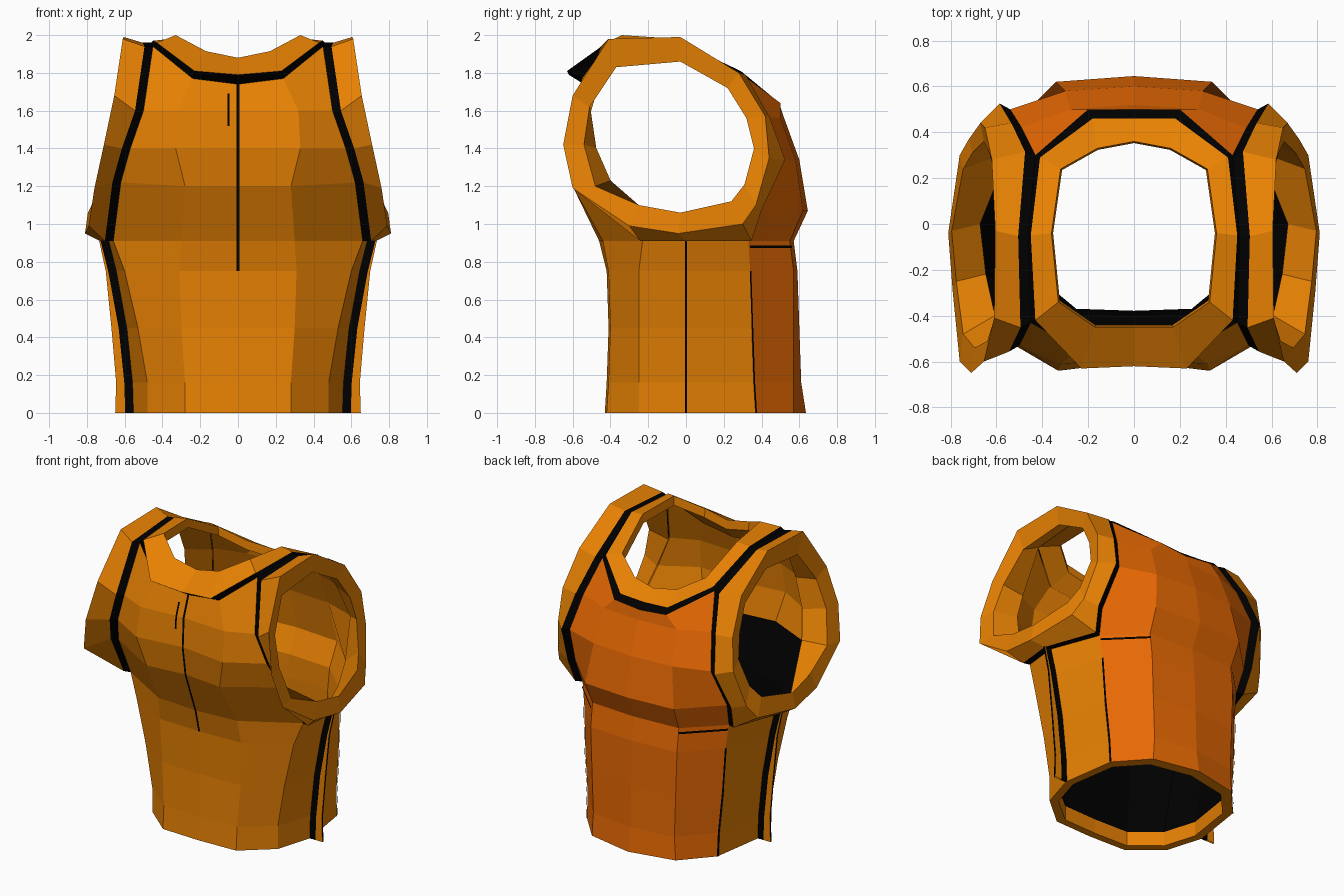
import bpy, bmesh
from mathutils import Vector

if "Cube" in bpy.data.objects:
    bpy.data.objects.remove(bpy.data.objects["Cube"])


def material(name, rgb):
    m = bpy.data.materials.new(name)
    m.diffuse_color = (*rgb, 1)
    m.use_nodes = True
    m.node_tree.nodes["Principled BSDF"].inputs["Base Color"].default_value = m.diffuse_color
    return m


MATS = [material("orange", (0.80, 0.22, 0.001)),
        material("deep_orange", (0.80, 0.14, 0.001)),
        material("black", (0.0, 0.0, 0.0))]
ORANGE, DEEP, BLACK = 0, 1, 2


def loft(name, patches, mirror=True):
    """Each patch: (rows of points, colour or colour rule, closed)."""
    bm = bmesh.new()
    for rows, colour, closed in patches:
        grid = [[bm.verts.new(p) for p in row] for row in rows]
        n = len(grid[0])
        for r in range(len(grid) - 1):
            for c in range(n if closed else n - 1):
                d = (c + 1) % n
                f = bm.faces.new((grid[r][c], grid[r][d], grid[r + 1][d], grid[r + 1][c]))
                f.material_index = colour(r, c) if callable(colour) else colour
    bmesh.ops.remove_doubles(bm, verts=bm.verts, dist=0.0005)
    bmesh.ops.recalc_face_normals(bm, faces=bm.faces)
    me = bpy.data.meshes.new(name)
    bm.to_mesh(me)
    bm.free()
    for m in MATS:
        me.materials.append(m)
    ob = bpy.data.objects.new(name, me)
    bpy.context.collection.objects.link(ob)
    if mirror:
        ob.modifiers.new("mirror", "MIRROR").merge_threshold = 0.001
    return ob


def shifted(points, offset):
    return [tuple(Vector(p) + Vector(offset)) for p in points]


def scaled(rows, s):
    return [[(x * s, y * s, z) for x, y, z in row] for row in rows]


def strip(points, width):
    half = Vector(width) / 2
    return [shifted(points, -half), shifted(points, half)]


# Waist: half outlines from front centre round to back centre
waist_levels = {
    0.00: [(0, -.43), (.28, -.42), (.48, -.25), (.555, 0), (.50, .37), (.32, .57), (0, .635)],
    0.16: [(0, -.42), (.28, -.41), (.48, -.25), (.56, 0), (.50, .36), (.31, .57), (0, .61)],
    0.45: [(0, -.41), (.30, -.40), (.53, -.25), (.59, 0), (.525, .35), (.32, .57), (0, .60)],
    0.75: [(0, -.42), (.31, -.41), (.60, -.25), (.645, 0), (.54, .34), (.33, .57), (0, .59)],
    0.91: [(0, -.46), (.30, -.44), (.66, -.23), (.685, 0), (.56, .33), (.33, .55), (0, .57)],
}
waist = [[(x, y, z) for x, y in pts] for z, pts in waist_levels.items()]
top = waist[-1]

# Chest and back panels above the waist
chest = [top[:3],
         [(0, -.57, 1.20), (.28, -.60, 1.20), (.62, -.42, 1.22)],
         [(0, -.60, 1.40), (.33, -.64, 1.40), (.57, -.50, 1.40)],
         [(0, -.59, 1.60), (.32, -.61, 1.60), (.50, -.53, 1.60)],
         [(0, -.54, 1.74), (.24, -.55, 1.77), (.45, -.43, 1.94)]]
back = [top[4:],
        [(.58, .38, 1.07), (.34, .62, 1.07), (0, .645, 1.07)],
        [(.54, .50, 1.34), (.30, .58, 1.34), (0, .60, 1.34)],
        [(.49, .42, 1.57), (.28, .50, 1.56), (0, .52, 1.56)],
        [(.43, .30, 1.79), (.20, .50, 1.64), (0, .50, 1.62)]]
shoulder = (.46, -.05, 1.96)
loft("vest_shell", [(waist, lambda r, c: DEEP if c >= 4 else ORANGE, False),
                    (chest, ORANGE, False), (back, DEEP, False)])

# Lining: turned-in hem, black inside the front, orange inside the back
hem_in = [(x * .9, y * .88, z) for x, y, z in waist[0]]
inner = [waist[0], hem_in, shifted(hem_in, (0, 0, .1))]
inner += scaled(waist[2:4], .94) + scaled([top], .98)
loft("lining", [(inner, lambda r, c: BLACK if r >= 2 and c < 4 else ORANGE, False),
                (scaled(chest, .98), lambda r, c: BLACK if r == 0 else ORANGE, False),
                (scaled(back, .98), ORANGE, False)])

# Armhole: black gap around the panel edges, then a thick tilted ring lined in orange
edge = [row[2] for row in chest] + [shoulder] + [row[0] for row in reversed(back)] + [top[3]]
gap = [(x + .045, y * 1.05, z) for x, y, z in edge]
outer = [(.79, -.30, .99), (.76, -.60, 1.19), (.71, -.65, 1.42), (.655, -.60, 1.68),
         (.61, -.41, 1.98), (.605, -.03, 1.99), (.62, .28, 1.80), (.65, .42, 1.57),
         (.67, .44, 1.35), (.72, .37, 1.10), (.76, .30, 1.00), (.81, -.04, .95)]
hole_yz = [(-.25, 1.10), (-.48, 1.20), (-.54, 1.42), (-.51, 1.62), (-.37, 1.83), (-.03, 1.86),
           (.22, 1.72), (.32, 1.56), (.36, 1.40), (.31, 1.21), (.24, 1.12), (-.03, 1.06)]
hole = [(o[0] - .015, y, z) for o, (y, z) in zip(outer, hole_yz)]
ring_liner = [(x - .014, y * .95, 1.46 + (z - 1.46) * .96) for x, y, z in edge]
loft("arm_ring", [([edge, gap, outer, hole, ring_liner],
                   lambda r, c: BLACK if r == 0 else ORANGE, True)])

# Collar: black gap above the panels, then an overhanging neck band
neck = chest[-1] + [shoulder] + back[-1]
collar_out = [(0, -.62, 1.79), (.23, -.63, 1.81), (.43, -.42, 1.96), (.45, -.05, 1.97),
              (.41, .29, 1.81), (.18, .46, 1.67), (0, .46, 1.66)]
collar_in = [(0, -.45, 1.88), (.17, -.45, 1.915), (.33, -.34, 2.0), (.36, -.04, 1.98),
             (.32, .24, 1.83), (.16, .33, 1.74), (0, .36, 1.72)]
collar_low = [(x * .98, y * .98, z - .06) for x, y, z in collar_in]
collar_back = [(x * .97, y * .97, z - .01) for x, y, z in neck]
loft("collar", [([neck, collar_out, collar_in, collar_low, collar_back],
                 lambda r, c: BLACK if r == 0 else ORANGE, False)])

# Side flange: thin upright seam, black at the root and orange at the tip
flange = []
for y in (-.006, .006):
    root = [(row[3][0] - .01, y, row[3][2]) for row in waist]
    rim = [(w, y, p[2]) for w, p in zip((.65, .645, .67, .70, .735), root)]
    rows = [root, shifted(root, (.052, 0, 0)), rim]
    flange += rows if y < 0 else rows[::-1]
loft("side_flange", [(flange, lambda r, c: ORANGE if r in (1, 3) else BLACK, False)])

# Painted seams: back side seams and the short waist seam
back_seam = shifted([row[4] for row in waist[:4]], (.004, .002, 0))
waist_seam = shifted([(.554, .333, .88), (.33, .556, .88)], (.005, .005, 0))
loft("back_seams", [(strip(back_seam, (-.008, .008, 0)), BLACK, False),
                    (strip(waist_seam, (0, 0, .014)), BLACK, False)])

# Front closure line and a small mark beside it
closure = shifted([waist[3][0]] + [row[0] for row in chest], (0, -.004, 0))
loft("front_closure", [(strip(closure, (.014, 0, 0)), BLACK, False)], False)
mark = [(-.05, -.612, 1.52), (-.05, -.604, 1.60), (-.05, -.572, 1.69)]
loft("chest_mark", [(strip(mark, (.012, 0, 0)), BLACK, False)], False)
